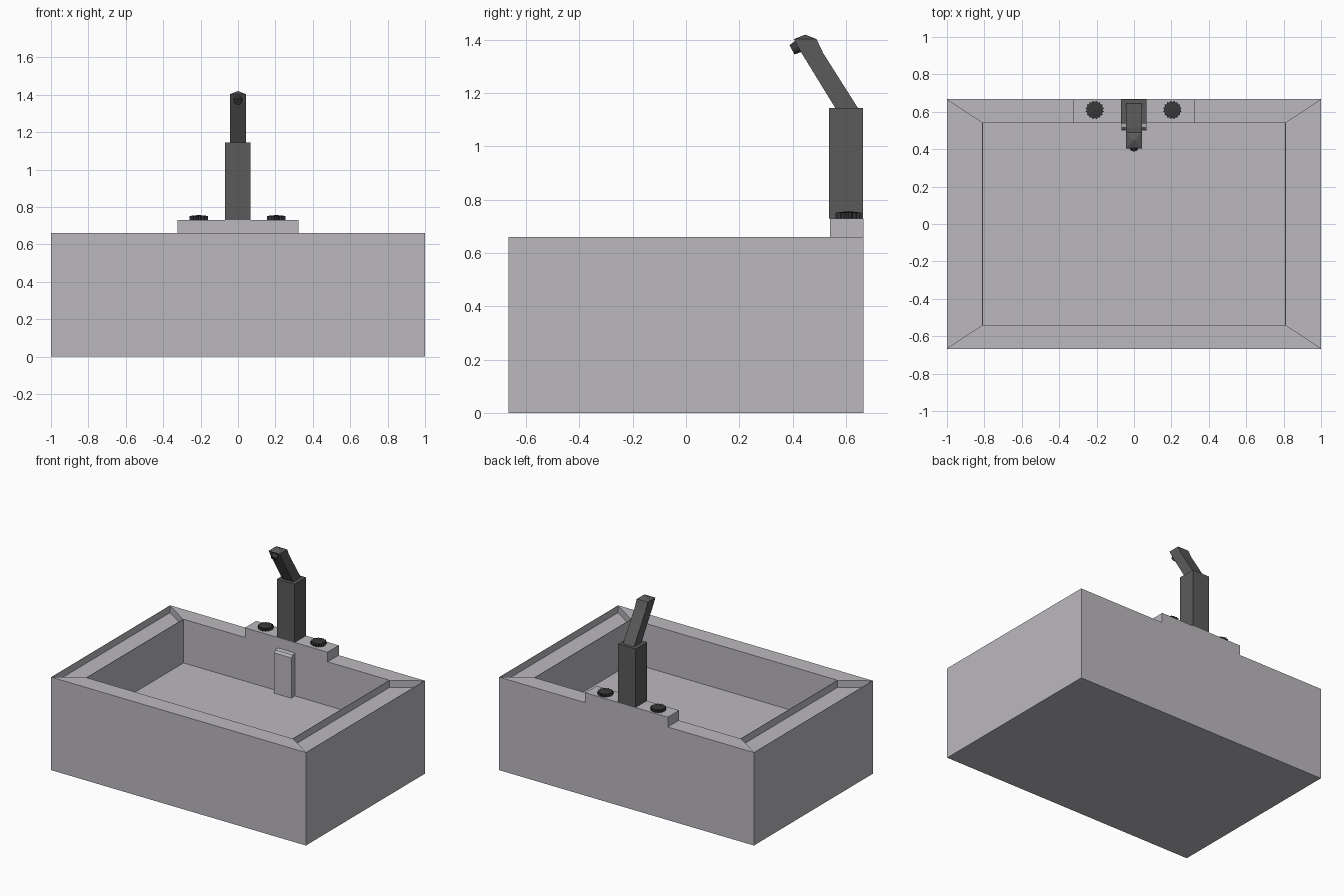
import bpy, bmesh, math
from mathutils import Vector

cube = bpy.data.objects.get("Cube")
if cube:
    bpy.data.objects.remove(cube, do_unlink=True)


def material(name, color):
    m = bpy.data.materials.new(name)
    m.use_nodes = True
    m.diffuse_color = (*color, 1)
    bsdf = next(n for n in m.node_tree.nodes if n.type == 'BSDF_PRINCIPLED')
    bsdf.inputs["Base Color"].default_value = (*color, 1)
    return m


stone = material("pale stone", (0.50, 0.485, 0.515))
metal = material("dark metal", (0.105, 0.105, 0.105))
black = material("black metal", (0.04, 0.04, 0.04))


def finish(name, bm, mat):
    bmesh.ops.recalc_face_normals(bm, faces=bm.faces)
    mesh = bpy.data.meshes.new(name)
    bm.to_mesh(mesh)
    bm.free()
    mesh.materials.append(mat)
    ob = bpy.data.objects.new(name, mesh)
    bpy.context.collection.objects.link(ob)
    return ob


def box(name, lo, hi, mat):
    bm = bmesh.new()
    bmesh.ops.create_cube(bm, size=1)
    for v in bm.verts:
        v.co = [lo[i] + (v.co[i] + 0.5) * (hi[i] - lo[i]) for i in range(3)]
    return finish(name, bm, mat)


def side_profile(points, half):
    """Extrude a y-z outline across x."""
    bm = bmesh.new()
    face = bm.faces.new([bm.verts.new((-half, y, z)) for y, z in points])
    ext = bmesh.ops.extrude_face_region(bm, geom=[face])["geom"]
    moved = [g for g in ext if isinstance(g, bmesh.types.BMVert)]
    bmesh.ops.translate(bm, vec=(2 * half, 0, 0), verts=moved)
    return bm


# Basin: nested rectangles joined into a hollow tub with a mitred rim
W, D, H, FLOOR = 1.0, 0.667, 0.66, 0.35
bm = bmesh.new()


def ring(w, d, z):
    return [bm.verts.new((sx * w, sy * d, z))
            for sx, sy in ((-1, -1), (1, -1), (1, 1), (-1, 1))]


rings = [ring(W, D, 0), ring(W, D, H), ring(0.808, 0.543, H), ring(0.808, 0.543, FLOOR)]
bm.faces.new(rings[0][::-1])
bm.faces.new(rings[-1])
for a, b in zip(rings, rings[1:]):
    for i in range(4):
        j = (i + 1) % 4
        bm.faces.new((a[i], a[j], b[j], b[i]))
bmesh.ops.recalc_face_normals(bm, faces=bm.faces)
bm.normal_update()

# Sunken channels along the two short rims
channels = [f for f in bm.faces if f.normal.z > 0.9
            and abs(f.calc_center_median().x) > 0.8]
bmesh.ops.inset_individual(bm, faces=channels, thickness=0.004)
bmesh.ops.inset_individual(bm, faces=channels, thickness=0, depth=-0.05)
finish("basin", bm, stone)

# Overflow cover on the inside back wall
cover = [(0.545, FLOOR), (0.5, FLOOR), (0.503, 0.635), (0.515, 0.65), (0.545, 0.655)]
finish("overflow_cover", side_profile(cover, 0.068), stone)

# Tap plate and column
box("tap_plate", (-0.324, 0.54, H), (0.324, D, 0.73), stone)
box("tap_column", (-0.07, 0.537, 0.73), (0.067, 0.665, 1.145), metal)

# Leaning spout with a low peaked tip
spout = [(0.56, 1.145), (0.645, 1.145), (0.515, 1.35), (0.49, 1.403),
         (0.405, 1.403), (0.428, 1.36)]
bm = side_profile(spout, 0.043)
bm.normal_update()
tip = max(bm.faces, key=lambda f: f.calc_center_median().z)
peak = bmesh.ops.poke(bm, faces=[tip])["verts"][0]
peak.co.z = 1.42
finish("spout", bm, metal)

# Nozzle set into the end face of the spout
axis = Vector((0, -0.88, -0.47))
bm = bmesh.new()
bmesh.ops.create_cone(bm, cap_ends=True, segments=12, radius1=0.024,
                      radius2=0.02, depth=0.03)
bmesh.ops.rotate(bm, verts=bm.verts, matrix=axis.to_track_quat('Z', 'Y').to_matrix())
bmesh.ops.translate(bm, verts=bm.verts, vec=(0, 0.411, 1.37))
finish("nozzle", bm, black)

# Fluted tap knobs with slightly domed tops
TEETH = 16
for name, x in (("left_knob", 0.205), ("right_knob", -0.21)):
    bm = bmesh.new()
    outline = []
    for i in range(TEETH * 2):
        a = math.pi * i / TEETH
        r = 0.05 if i % 2 else 0.042
        outline.append(bm.verts.new((x + r * math.cos(a), 0.61 + r * math.sin(a), 0.728)))
    base = bm.faces.new(outline)
    ext = bmesh.ops.extrude_face_region(bm, geom=[base])["geom"]
    bmesh.ops.translate(bm, vec=(0, 0, 0.024),
                        verts=[g for g in ext if isinstance(g, bmesh.types.BMVert)])
    top = [g for g in ext if isinstance(g, bmesh.types.BMFace)]
    bmesh.ops.poke(bm, faces=top)[
        "verts"][0].co.z = 0.757
    finish(name, bm, black)
